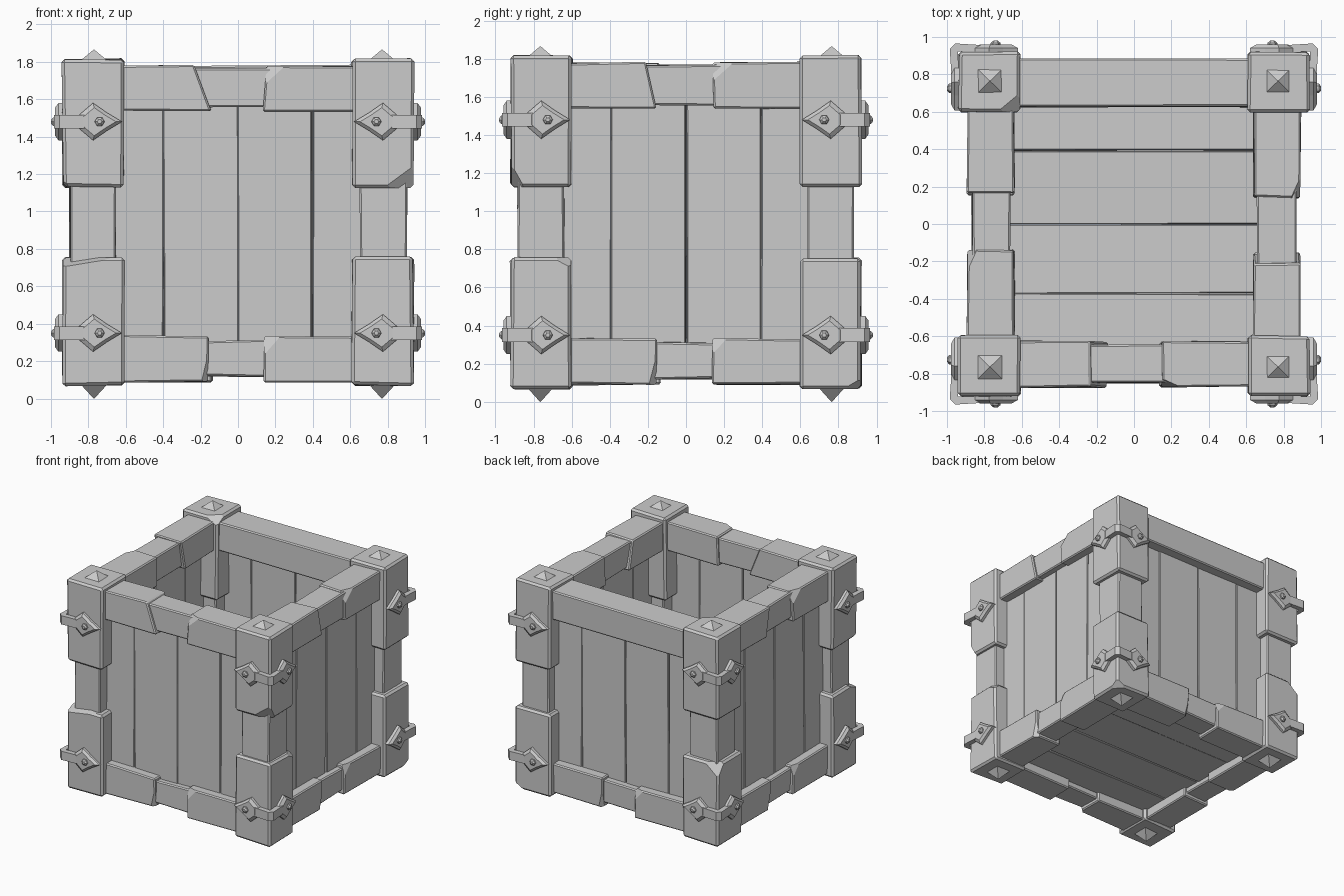
import bpy, bmesh, math, random
from mathutils import Vector, Matrix

random.seed(4)
if "Cube" in bpy.data.objects:
    bpy.data.objects.remove(bpy.data.objects["Cube"], do_unlink=True)

grey = bpy.data.materials.new("plain_grey")
grey.use_nodes = True
grey.diffuse_color = (0.6, 0.6, 0.6, 1)
grey.node_tree.nodes["Principled BSDF"].inputs["Base Color"].default_value = (0.6, 0.6, 0.6, 1)

DEPTH = 0.98  # the crate is slightly shallower than it is wide


def finish(bm, name, turn=0):
    """Turn the part to its side of the crate and make it an object."""
    bm.transform(Matrix.Diagonal((1, DEPTH, 1, 1)) @ Matrix.Rotation(turn * math.pi / 2, 4, 'Z'))
    bmesh.ops.recalc_face_normals(bm, faces=bm.faces[:])
    mesh = bpy.data.meshes.new(name)
    bm.to_mesh(mesh)
    bm.free()
    mesh.materials.append(grey)
    obj = bpy.data.objects.new(name, mesh)
    bpy.context.collection.objects.link(obj)


def chip(bm, point, normal):
    """Slice a corner off and close the cut."""
    geom = bm.verts[:] + bm.edges[:] + bm.faces[:]
    bmesh.ops.bisect_plane(bm, geom=geom, plane_co=point, plane_no=normal, clear_outer=True)
    rim = [e for e in bm.edges if e.is_boundary]
    if rim:
        bmesh.ops.edgeloop_fill(bm, edges=rim)


def block(name, lo, hi, turn=0, wobble=0.006, bevel=0.009, lean=(0, 0), chips=()):
    """Rough hewn box; lean slants its two x ends, chips are (corner, reach) pairs."""
    lo, hi = Vector(lo), Vector(hi)
    mid, half = (lo + hi) / 2, (hi - lo) / 2
    bm = bmesh.new()
    bmesh.ops.create_cube(bm, size=2)
    for v in bm.verts:
        s = v.co.copy()
        v.co = mid + s * half
        v.co.x += lean[s.x > 0] * s.z
        v.co += Vector([random.uniform(-wobble, wobble) for _ in range(3)])
    bmesh.ops.bevel(bm, geom=bm.edges[:], offset=bevel, segments=1, affect='EDGES')
    for corner, reach in chips:
        corner, reach = Vector(corner), Vector(reach)
        normal = Vector([c / r for c, r in zip(corner, reach)])
        point = mid + corner * half
        point.x -= corner.x * reach.x
        chip(bm, point, normal.normalized())
    finish(bm, name, turn)


def loft(bm, rings):
    """Join matching rings of points and cap both ends."""
    rows = [[bm.verts.new(p) for p in ring] for ring in rings]
    n = len(rows[0])
    for a, b in zip(rows, rows[1:]):
        for i in range(n):
            bm.faces.new((a[i], a[(i + 1) % n], b[(i + 1) % n], b[i]))
    bm.faces.new(rows[0])
    bm.faces.new(rows[-1])


# Rails and walls, one set per side
sides = ["front", "right_side", "back", "left_side"]
top_leans = [(-0.05, 0.03), (-0.03, 0), None, (0.02, -0.02)]
for turn, side in enumerate(sides):
    # Top rail: one beam at the back, broken by a thin middle elsewhere
    if side == "back":
        block("back_top_rail", (-0.65, -0.9, 1.54), (0.65, -0.64, 1.78), turn)
    else:
        a, b = top_leans[turn]
        block(side + "_top_rail_start", (-0.65, -0.89, 1.54), (-0.19, -0.64, 1.78), turn,
              lean=(0, a))
        block(side + "_top_rail_middle", (-0.3, -0.865, 1.555), (0.28, -0.66, 1.768), turn)
        block(side + "_top_rail_end", (0.145, -0.89, 1.535), (0.65, -0.64, 1.78), turn,
              lean=(b / 4, 0), chips=[((-1, -1, 1), (0.11, 0.05, 0.1))])
    # Bottom rail
    block(side + "_bottom_rail_start", (-0.65, -0.89, 0.09), (-0.16, -0.64, 0.335), turn,
          chips=[((1, -1, -1), (0.04, 0.04, 0.15))])
    block(side + "_bottom_rail_middle", (-0.2, -0.865, 0.12), (0.2, -0.665, 0.31), turn)
    block(side + "_bottom_rail_end", (0.14, -0.89, 0.09), (0.65, -0.64, 0.33), turn,
          chips=[((-1, -1, 1), (0.08, 0.03, 0.09))])
    # Upright planks
    seams = [-0.765, -0.4, 0, 0.4, 0.765]
    for i, (x0, x1) in enumerate(zip(seams, seams[1:])):
        block(f"{side}_plank_{i + 1}", (x0 + 0.002, -0.815, 0.16), (x1 - 0.002, -0.765, 1.66),
              turn, wobble=0.005, bevel=0.005)

# Floor planks
seams = [-0.78, -0.38, 0, 0.4, 0.78]
for i, (y0, y1) in enumerate(zip(seams, seams[1:])):
    block(f"floor_plank_{i + 1}", (-0.78, y0 + 0.002, 0.165), (0.78, y1 - 0.002, 0.215),
          wobble=0.005, bevel=0.005)

# Chipped corners of the post blocks, by corner and level
post_chips = {
    (1, -1, "upper"): [((1, -1, -1), (0.16, 0.07, 0.12))],
    (-1, 1, "upper"): [((1, -1, 1), (0.12, 0.1, 0.06))],
    (-1, -1, "upper"): [((-1, -1, -1), (0.04, 0.08, 0.04))],
    (-1, -1, "lower"): [((-1, -1, 1), (0.3, 0.12, 0.05))],
    (1, -1, "lower"): [((1, 1, 1), (0.06, 0.1, 0.05))],
    (-1, 1, "lower"): [((-1, 1, 1), (0.12, 0.08, 0.1))],
    (1, 1, "lower"): [((1, 1, -1), (0.09, 0.09, 0.05))],
}

# Arrow head outline of a strap, as distance along the face and height
half_head = [(0.85, 0.036), (0.775, 0.1), (0.70, 0.048)]
head = half_head + [(0.62, 0)] + [(u, -z) for u, z in reversed(half_head)]


def strap(name, sx, sy, level):
    """Metal band round one corner with an arrow head and bolt on each face."""
    bm = bmesh.new()
    outer = [(0.80, 0.975), (0.955, 0.985), (0.985, 0.955), (0.975, 0.80)]
    inner = [(0.80, 0.935), (0.938, 0.942), (0.942, 0.938), (0.935, 0.80)]
    loft(bm, [[(sx * a, sy * b, level - 0.036), (sx * a, sy * b, level + 0.036),
               (sx * c, sy * d, level + 0.036), (sx * c, sy * d, level - 0.036)]
              for (a, b), (c, d) in zip(outer, inner)])
    for on_side in (False, True):
        def place(u, z, h):
            x, y = (h, u) if on_side else (u, h)
            return (sx * x, sy * y, level + z)
        loft(bm, [[place(0.75 + (u - 0.75) * k, z * k, h) for u, z in head]
                  for k, h in ((1, 0.925), (1, 0.96), (0.75, 0.978))])
        angles = [i * math.tau / 6 for i in range(6)]
        loft(bm, [[place(0.74 + r * math.cos(t), r * math.sin(t), h) for t in angles]
                  for r, h in ((0.028, 0.96), (0.026, 0.988), (0.012, 1.0))])
    finish(bm, name)


def stud(name, x, y, base, tip):
    """Four sided pyramid on a post end."""
    bm = bmesh.new()
    square = [(-1, -1), (1, -1), (1, 1), (-1, 1)]
    loft(bm, [[(x + a * r, y + b * r, z) for a, b in square]
              for r, z in ((0.08, base), (0.002, tip))])
    finish(bm, name)


# Corner posts with straps and studs
for sx in (-1, 1):
    for sy in (-1, 1):
        corner = ("front" if sy < 0 else "back") + ("_left" if sx > 0 else "_right")
        xs, ys = sorted((sx * 0.61, sx * 0.938)), sorted((sy * 0.61, sy * 0.938))
        for level, z0, z1 in (("upper", 1.13, 1.815), ("lower", 0.07, 0.755)):
            block(f"{corner}_{level}_post_block", (xs[0], ys[0], z0), (xs[1], ys[1], z1),
                  bevel=0.016, chips=post_chips.get((sx, sy, level), ()))
        xs, ys = sorted((sx * 0.65, sx * 0.9)), sorted((sy * 0.65, sy * 0.9))
        block(corner + "_post_core", (xs[0], ys[0], 0.6), (xs[1], ys[1], 1.3))
        strap(corner + "_upper_strap", sx, sy, 1.48)
        strap(corner + "_lower_strap", sx, sy, 0.35)
        stud(corner + "_top_stud", sx * 0.77, sy * 0.78, 1.80, 1.865)
        stud(corner + "_bottom_stud", sx * 0.77, sy * 0.78, 0.085, 0.0)
